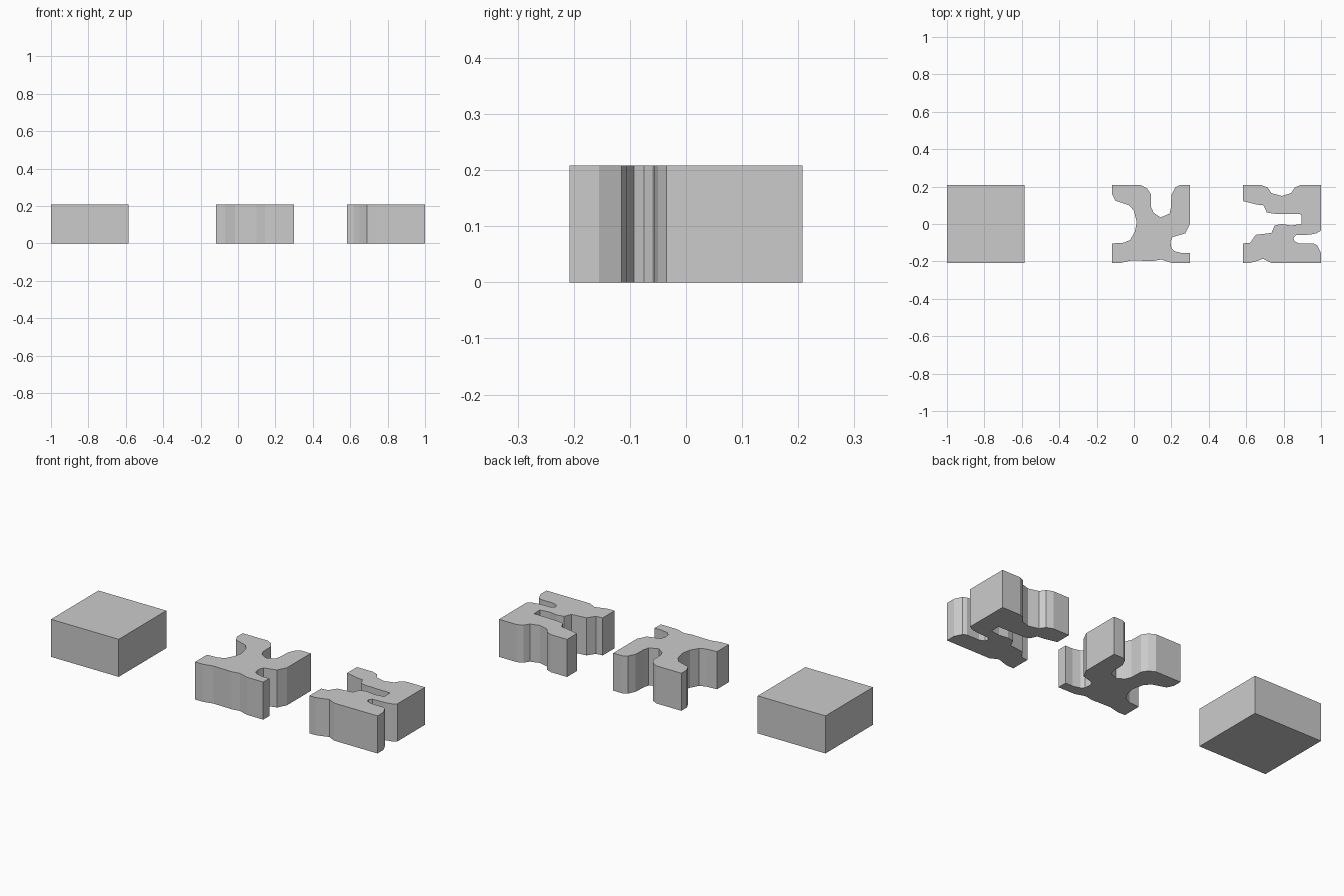
import bpy, bmesh

H = 0.208   # common height
S = 0.208   # half depth


def extrude_profile(name, pts):
    """Closed outline in the ground plane, extruded upwards."""
    bm = bmesh.new()
    face = bm.faces.new([bm.verts.new((x, y, 0)) for x, y in pts])
    res = bmesh.ops.extrude_face_region(bm, geom=[face])
    top = [v for v in res["geom"] if isinstance(v, bmesh.types.BMVert)]
    bmesh.ops.translate(bm, verts=top, vec=(0, 0, H))
    bmesh.ops.recalc_face_normals(bm, faces=bm.faces)
    mesh = bpy.data.meshes.new(name)
    bm.to_mesh(mesh)
    bm.free()
    obj = bpy.data.objects.new(name, mesh)
    bpy.context.collection.objects.link(obj)
    return obj


# Plain block
extrude_profile("solid_block", [(-1, -S), (-0.585, -S), (-0.585, S), (-1, S)])

# Block eroded into a four-armed shape
extrude_profile("cross_block", [
    (-0.117, S), (0.037, S), (0.07, 0.19), (0.09, 0.16), (0.092, 0.09),
    (0.105, 0.06), (0.142, 0.035), (0.19, 0.055), (0.198, 0.09), (0.2, 0.155),
    (0.22, 0.195), (0.245, S), (0.3, S), (0.3, 0.0), (0.275, -0.05),
    (0.205, -0.07), (0.195, -0.095), (0.2, -0.13), (0.215, -0.145),
    (0.255, -0.155), (0.3, -0.155), (0.3, -S), (0.2, -S), (0.145, -0.19),
    (0.1, -0.198), (-0.015, -0.195), (-0.07, -S), (-0.117, -S),
    (-0.117, -0.104), (-0.055, -0.1), (-0.02, -0.085), (0.005, -0.04),
    (0.015, 0.01), (0.0, 0.07), (-0.025, 0.1), (-0.1, 0.125), (-0.117, 0.16)])

# Block with a deep slot from the left and notches elsewhere
extrude_profile("slotted_block", [
    (0.583, S), (0.68, S), (0.715, 0.195), (0.735, 0.165), (0.79, 0.15),
    (0.84, 0.165), (0.86, 0.195), (0.89, S), (1, S), (1, -0.035),
    (0.975, -0.05), (0.94, -0.057), (0.865, -0.06), (0.853, -0.075),
    (0.858, -0.093), (0.885, -0.105), (0.96, -0.105), (0.98, -0.115),
    (1, -0.155), (1, -S), (0.735, -S), (0.69, -0.186), (0.65, -0.2),
    (0.62, -S), (0.583, -S), (0.583, -0.104), (0.622, -0.1), (0.65, -0.058),
    (0.735, -0.048), (0.752, -0.008), (0.79, 0.0), (0.84, -0.008),
    (0.895, 0.0), (0.895, 0.052), (0.745, 0.055), (0.71, 0.062),
    (0.692, 0.1), (0.655, 0.104), (0.583, 0.122)])
